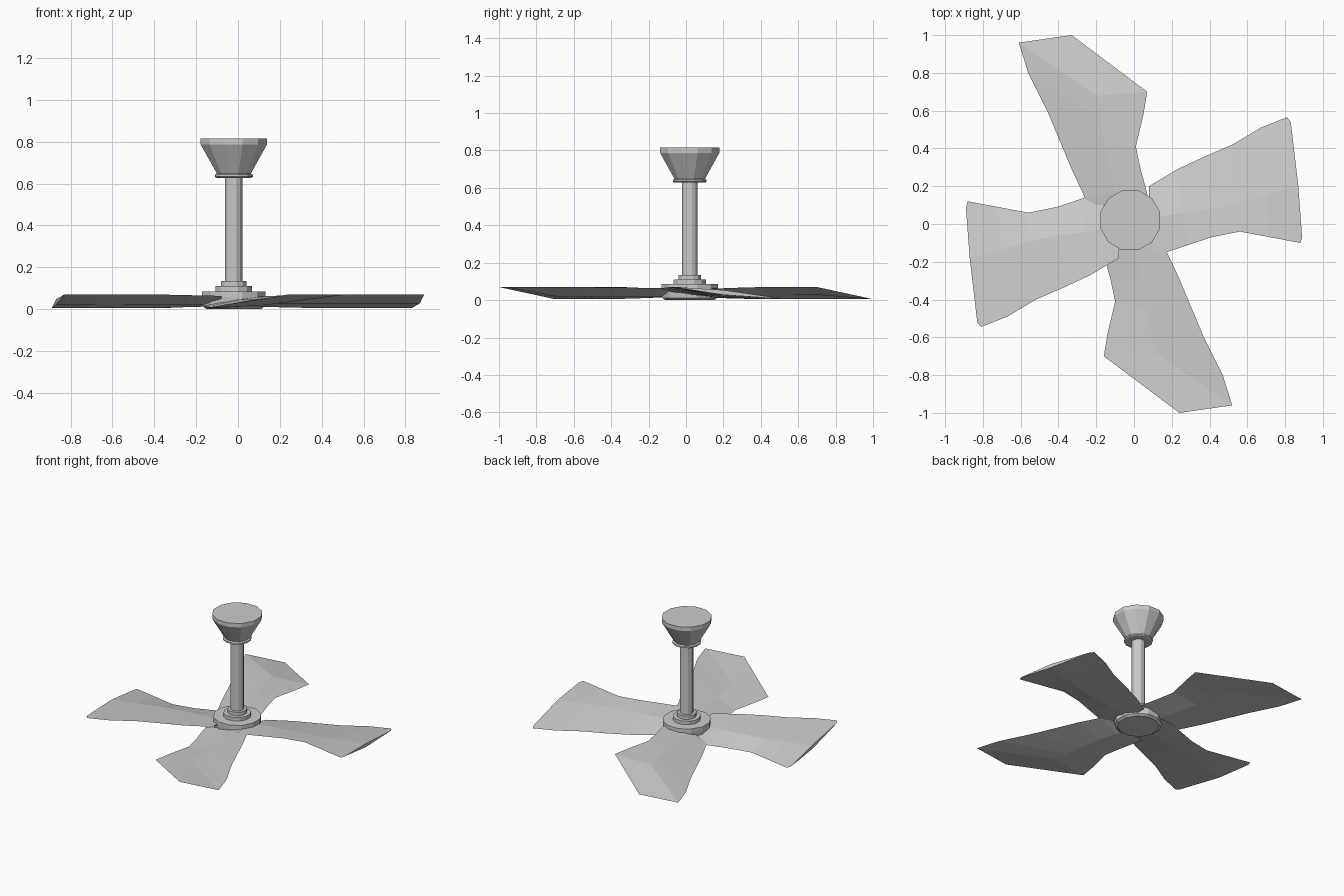
import bpy, bmesh, math

if "Cube" in bpy.data.objects:
    bpy.data.objects.remove(bpy.data.objects["Cube"])

CX, CY = -0.02, 0.02   # axis of the rod
ZC = 0.0375            # mid height of the blades


def lathe(name, profile, sides=12):
    """Closed low-poly solid turned around the rod axis from (radius, z) points."""
    bm = bmesh.new()
    rings = []
    for r, z in profile:
        rings.append([bm.verts.new((CX + r * math.cos((i + 0.5) * math.tau / sides),
                                    CY + r * math.sin((i + 0.5) * math.tau / sides), z))
                      for i in range(sides)])
    for a, b in zip(rings, rings[1:]):
        for i in range(sides):
            j = (i + 1) % sides
            bm.faces.new((a[i], a[j], b[j], b[i]))
    bm.faces.new(rings[0][::-1])
    bm.faces.new(rings[-1])
    finish(name, bm)


def finish(name, bm):
    bmesh.ops.recalc_face_normals(bm, faces=bm.faces)
    me = bpy.data.meshes.new(name)
    bm.to_mesh(me)
    bm.free()
    ob = bpy.data.objects.new(name, me)
    bpy.context.collection.objects.link(ob)


def blade(name, low, mid, high, bulge, tip=None, flip=None):
    """Thin lens-section blade; flip mirrors every point through (fx, fy, ZC)."""
    bm = bmesh.new()

    def vert(p, z):
        if flip:
            return bm.verts.new((2 * flip[0] - p[0], 2 * flip[1] - p[1], 2 * ZC - z))
        return bm.verts.new((p[0], p[1], z))

    n = len(low)
    rings = []
    for i in range(n):
        t = min(1, i / 3)
        zl, zh = 0.015 - 0.01 * t, 0.06 + 0.01 * t
        rings.append([vert(low[i], zl), vert(mid[i], bulge[0]),
                      vert(high[i], zh), vert(mid[i], bulge[1])])
    for a, b in zip(rings, rings[1:]):
        for i in range(4):
            j = (i + 1) % 4
            bm.faces.new((a[i], a[j], b[j], b[i]))
    bm.faces.new(rings[0])
    end = rings[-1]
    if tip:
        t = vert(tip, 0.005)
        for i in range(4):
            bm.faces.new((end[i], end[(i + 1) % 4], t))
    else:
        bm.faces.new(end)
    finish(name, bm)


# Ceiling canopy, rod and stepped hub
lathe("ceiling_canopy", [(0.085, 0.628), (0.094, 0.633), (0.094, 0.643), (0.084, 0.648),
                         (0.164, 0.787), (0.164, 0.815)])
lathe("rod", [(0.043, 0.12), (0.043, 0.635)])
lathe("hub", [(0.135, 0.0), (0.152, 0.012), (0.157, 0.055), (0.157, 0.085), (0.09, 0.085),
              (0.09, 0.11), (0.063, 0.11), (0.063, 0.135), (0.04, 0.135)])

# Right and left blades with blunt ends
low = [(0.08, 0.15), (0.08, 0.20), (0.23, 0.29), (0.38, 0.36),
       (0.52, 0.42), (0.67, 0.51), (0.81, 0.565), (0.83, 0.54)]
mid = [(0.08, 0.0), (0.10, 0.03), (0.25, 0.06), (0.40, 0.08),
       (0.55, 0.11), (0.70, 0.155), (0.85, 0.195), (0.87, 0.20)]
high = [(0.10, -0.15), (0.17, -0.15), (0.29, -0.11), (0.41, -0.07),
        (0.56, -0.04), (0.72, -0.07), (0.88, -0.10), (0.89, -0.07)]
blade("right_blade", low, mid, high, (0.028, 0.054))
blade("left_blade", low, mid, high, (0.028, 0.054), flip=(0, 0.01))

# Back and front blades with pointed ends
low = [(-0.22, 0.10), (-0.26, 0.14), (-0.33, 0.29), (-0.46, 0.60), (-0.56, 0.80), (-0.61, 0.96)]
mid = [(-0.08, 0.10), (-0.10, 0.17), (-0.13, 0.29), (-0.16, 0.44), (-0.18, 0.57), (-0.20, 0.68)]
high = [(0.08, 0.12), (0.06, 0.20), (0.035, 0.29), (0.01, 0.41), (0.05, 0.58), (0.07, 0.70)]
blade("back_blade", low, mid, high, (0.03, 0.058), tip=(-0.33, 1.0))
blade("front_blade", low, mid, high, (0.03, 0.058), tip=(-0.33, 1.0), flip=(-0.045, 0.0))
